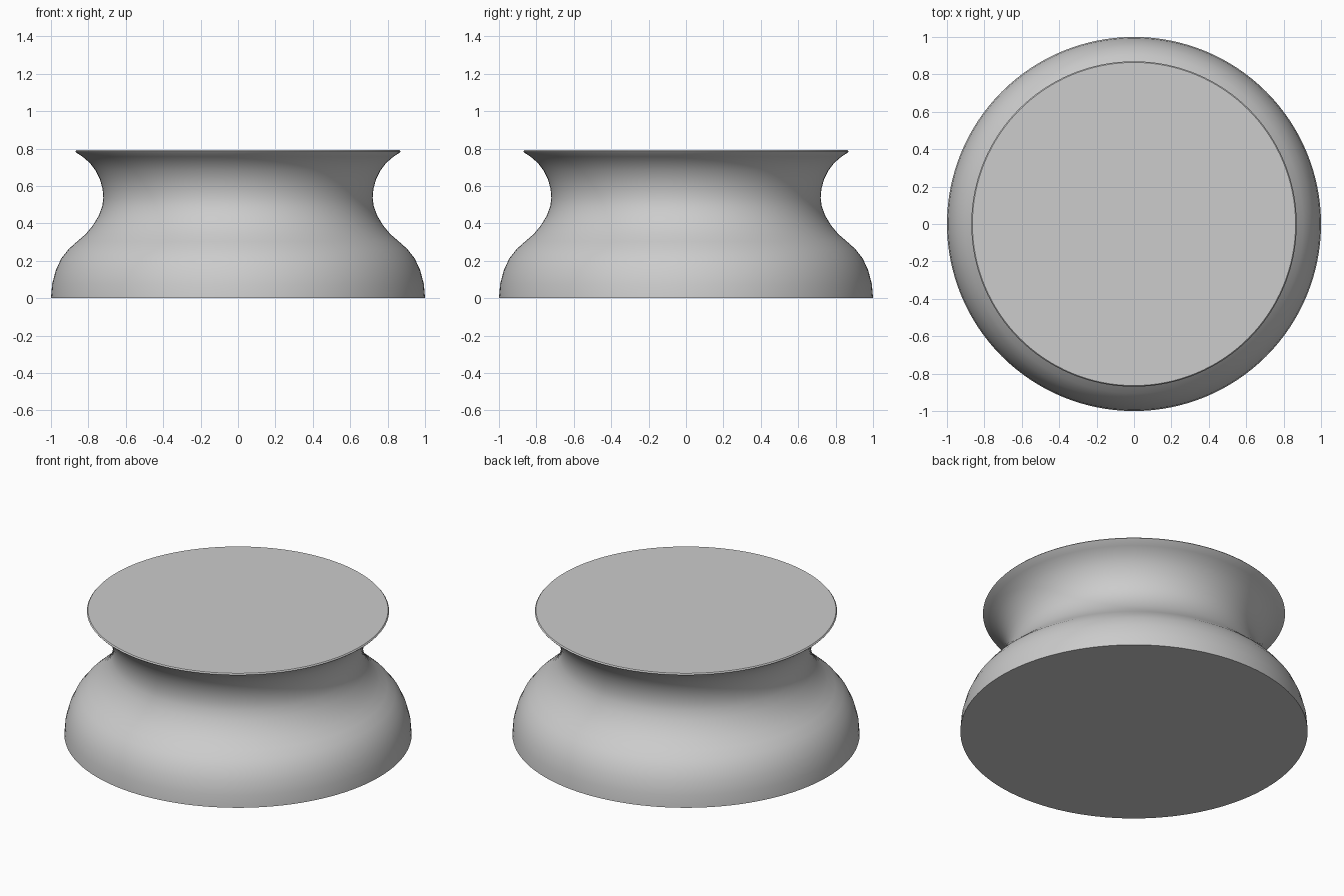
import bpy, bmesh, math

if "Cube" in bpy.data.objects:
    bpy.data.objects.remove(bpy.data.objects["Cube"])

# Half profile (radius, height), bottom to top
FOOT = [(1.0, 0.0), (0.994, 0.075), (0.974, 0.15), (0.945, 0.212),
        (0.905, 0.263), (0.86, 0.303)]
NECK = [(0.815, 0.342), (0.775, 0.39), (0.745, 0.44), (0.726, 0.49),
        (0.72, 0.535), (0.724, 0.585), (0.738, 0.635), (0.762, 0.683),
        (0.793, 0.724), (0.832, 0.757), (0.866, 0.779)]
RIM = [(0.87, 0.784), (0.864, 0.791)]
SIDES = 128

bm = bmesh.new()
rings = [[bm.verts.new((r * math.cos(2 * math.pi * i / SIDES),
                        r * math.sin(2 * math.pi * i / SIDES), z))
          for i in range(SIDES)] for r, z in FOOT + NECK + RIM]

# Turned side wall
for lo, hi in zip(rings, rings[1:]):
    for i in range(SIDES):
        j = (i + 1) % SIDES
        bm.faces.new((lo[i], lo[j], hi[j], hi[i]))

# Flat bottom and top
bm.faces.new(rings[0][::-1])
bm.faces.new(rings[-1])

mesh = bpy.data.meshes.new("turned_knob")
bm.to_mesh(mesh)
bm.free()
knob = bpy.data.objects.new("turned_knob", mesh)
bpy.context.collection.objects.link(knob)

# Single light grey colour
grey = bpy.data.materials.new("light grey")
grey.diffuse_color = (0.604, 0.604, 0.604, 1)
grey.use_nodes = True
grey.node_tree.nodes["Principled BSDF"].inputs["Base Color"].default_value = grey.diffuse_color
mesh.materials.append(grey)

bpy.context.view_layer.objects.active = knob
knob.select_set(True)
bpy.ops.object.shade_smooth_by_angle(angle=math.radians(40))
